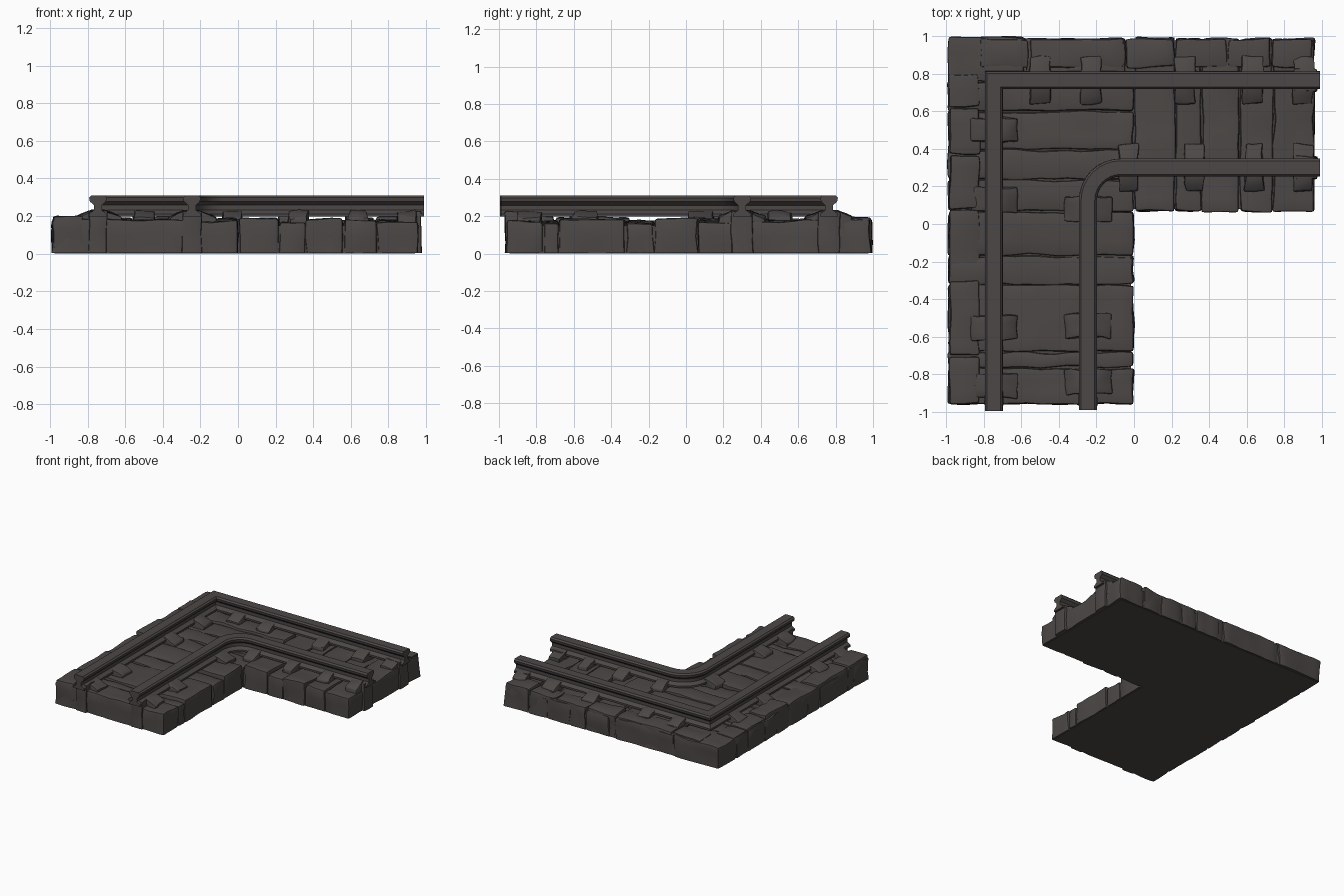
import bpy, bmesh, math, random
from mathutils import Vector, noise

if "Cube" in bpy.data.objects:
    bpy.data.objects.remove(bpy.data.objects["Cube"])

random.seed(4)
mat = bpy.data.materials.new("dark_stone_grey")
mat.diffuse_color = (0.072, 0.064, 0.061, 1)
mat.use_nodes = True
mat.node_tree.nodes["Principled BSDF"].inputs["Base Color"].default_value = mat.diffuse_color


def finish(name, bm, angle=40):
    bmesh.ops.recalc_face_normals(bm, faces=bm.faces)
    me = bpy.data.meshes.new(name)
    bm.to_mesh(me)
    bm.free()
    ob = bpy.data.objects.new(name, me)
    bpy.context.collection.objects.link(ob)
    me.materials.append(mat)
    bpy.ops.object.select_all(action='DESELECT')
    ob.select_set(True)
    bpy.context.view_layer.objects.active = ob
    bpy.ops.object.shade_smooth_by_angle(angle=math.radians(angle))
    return ob


def box(x0, x1, y0, y1, z0, z1, step=0.0, bevel=0.0):
    """Box with bevelled edges, sliced into a grid so it can be roughened."""
    bm = bmesh.new()
    bmesh.ops.create_cube(bm, size=1)
    for v in bm.verts:
        v.co = Vector((x0 + (x1 - x0) * (v.co.x + .5), y0 + (y1 - y0) * (v.co.y + .5),
                       z0 + (z1 - z0) * (v.co.z + .5)))
    if bevel:
        bmesh.ops.bevel(bm, geom=[e for e in bm.edges if max(v.co.z for v in e.verts) > z0 + .01],
                        offset=bevel, segments=2, profile=0.6, affect='EDGES')
    if step:
        for axis, (a, b) in enumerate(((x0, x1), (y0, y1), (z0, z1))):
            n = max(2, round((b - a) / step))
            for i in range(1, n):
                co, no = Vector(), Vector()
                co[axis], no[axis] = a + (b - a) * i / n, 1
                bmesh.ops.bisect_plane(bm, geom=bm.verts[:] + bm.edges[:] + bm.faces[:],
                                       plane_co=co, plane_no=no)
    return bm


def roughen(bm, amount, freq):
    seed = Vector((random.random() * 50, random.random() * 50, 0))
    for v in bm.verts:
        d = noise.noise_vector(v.co * freq + seed) * amount
        if v.co.z < 0.02:
            d.z = 0
        v.co += d
        v.co.z = max(v.co.z, 0)


def slab(name, x0, x1, y0, y1, top):
    """Rough stone slab, with a random tilt to its top."""
    g = 0.003
    bm = box(x0 + g, x1 - g, y0 + g, y1 - g, 0.004, top, 0.07, 0.016)
    tx, ty = random.uniform(-.02, .02), random.uniform(-.04, .04)
    for v in bm.verts:
        if v.co.z > 0.12:
            v.co.z += (v.co.x - (x0 + x1) / 2) * tx + (v.co.y - (y0 + y1) / 2) * ty
    roughen(bm, 0.014, 7)
    return finish(name, bm)


# Solid core closing the underside
bm = bmesh.new()
outline = [(-.975, -.945), (-.015, -.945), (-.015, .08), (.94, .08), (.94, .975), (-.975, .975)]
face = bm.faces.new([bm.verts.new((x, y, 0)) for x, y in outline])
ext = bmesh.ops.extrude_face_region(bm, geom=[face])
for v in ext['geom']:
    if isinstance(v, bmesh.types.BMVert):
        v.co.z = 0.15
finish("base_core", bm)

# Slabs laid across the front arm, the corner and the right arm
rows = [-.96, -.765, -.68, -.325, -.17, .065, .235, .395, .6, .76]
for i, (a, b) in enumerate(zip(rows, rows[1:])):
    slab(f"front_slab_{i}", -.99, .0, a, b, .17 if i % 2 else .178)
slab("corner_block", -.99, -.58, .76, .995, .185)
slab("corner_side_block", -.58, -.045, .76, .99, .18)
cols = [0.0, .22, .36, .56, .74, .96]
for i, (a, b) in enumerate(zip(cols, cols[1:])):
    slab(f"right_slab_{i}", a, b, .065, .99, .17 if i % 2 else .176)

# Higher edge stones outside the outer rail
edge = [-.96, -.7, -.3, .08, .37, .62, .8]
for i, (a, b) in enumerate(zip(edge, edge[1:])):
    slab(f"left_edge_stone_{i}", -.985, -.82, a, b, random.uniform(.182, .2))
edge = [-.82, -.56, -.05, .22, .5, .73, .95]
for i, (a, b) in enumerate(zip(edge, edge[1:])):
    slab(f"back_edge_stone_{i}", a, b, .83, .985, random.uniform(.182, .2))


# Stone saddles holding the rails
def saddle(name, x, y, along_x, length):
    a, w = length / 2, 0.125
    dx, dy = (a, w) if along_x else (w, a)
    bm = box(x - dx, x + dx, y - dy, y + dy, .12, .228, .045, .01)
    for v in bm.verts:
        off = abs(v.co.y - y) if along_x else abs(v.co.x - x)
        if v.co.z > .17:
            v.co.z -= max(0, off - .045) * .45
    roughen(bm, .014, 12)
    finish(name, bm)


for i, p in enumerate((-.86, -.55, .13, .5)):
    saddle(f"left_saddle_{i}", -.745, p, False, .13)
for i, p in enumerate((-.84, -.54, .08)):
    saddle(f"inner_front_saddle_{i}", -.245, p, False, .13)
for i, p in enumerate((-.5, -.23, .27, .63, .9)):
    saddle(f"back_saddle_{i}", p, .765, True, .11)
for i, p in enumerate((-.03, .32, .64, .9)):
    saddle(f"inner_right_saddle_{i}", p, .3, True, .1)

# Upright blocks under the rail ends
for i, p in enumerate((-.745, -.245)):
    bm = box(p - .05, p + .05, -.965, -.85, .004, .225, .06, .012)
    roughen(bm, .01, 9)
    finish(f"front_end_block_{i}", bm)
for i, p in enumerate((.3, .765)):
    bm = box(.85, .975, p - .06, p + .06, .004, .225, .06, .012)
    roughen(bm, .01, 9)
    finish(f"right_end_block_{i}", bm)


# Rails: one cross-section swept along a mitred path
def rail(name, path):
    half = [(.036, .31), (.047, .298), (.043, .278), (.021, .258), (.021, .232), (.048, .212), (.048, .197)]
    prof = half + [(-x, z) for x, z in reversed(half)]
    pts = [Vector(p) for p in path]
    bm = bmesh.new()
    rings = []
    for i, p in enumerate(pts):
        d0 = (p - pts[i - 1]).normalized() if i else (pts[1] - p).normalized()
        d1 = (pts[i + 1] - p).normalized() if i < len(pts) - 1 else d0
        n0, n1 = Vector((-d0.y, d0.x)), Vector((-d1.y, d1.x))
        m = (n0 + n1) / (1 + n0.dot(n1))
        rings.append([bm.verts.new((p.x + m.x * u, p.y + m.y * u, z)) for u, z in prof])
    n = len(prof)
    for r, s in zip(rings, rings[1:]):
        for k in range(n):
            bm.faces.new((r[k], r[(k + 1) % n], s[(k + 1) % n], s[k]))
    bm.faces.new(rings[0])
    bm.faces.new(rings[-1])
    finish(name, bm, 30)


rail("outer_rail", [(-.745, -.995), (-.745, .765), (.99, .765)])
bend = [(-.07 - .175 * math.cos(t), .125 + .175 * math.sin(t))
        for t in (math.pi / 2 * k / 8 for k in range(9))]
rail("inner_rail", [(-.245, -.99)] + bend + [(.99, .3)])
